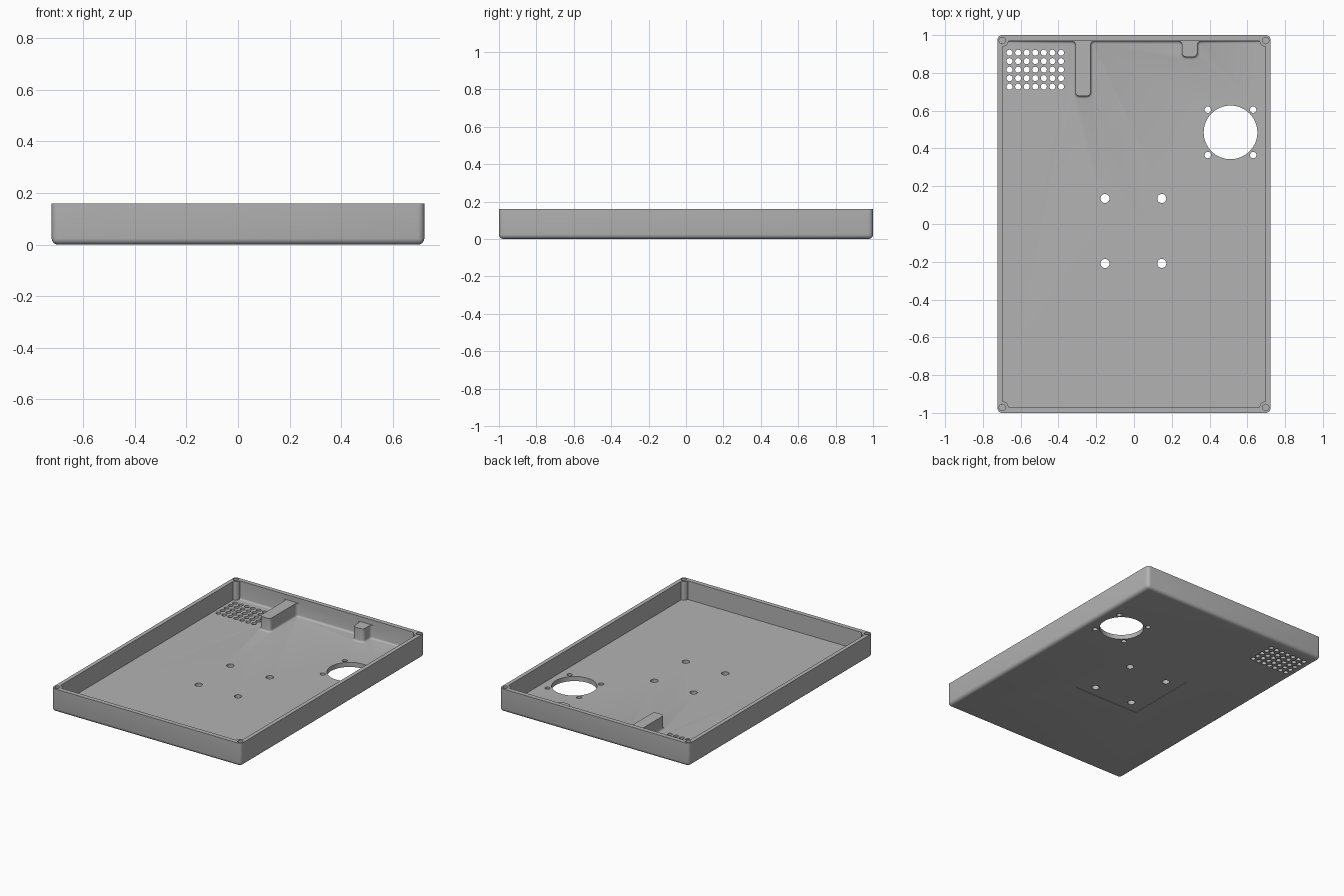
import bpy, bmesh
from math import sin, cos, pi
from mathutils import Vector

W, L, H = 1.445, 2.0, 0.16      # outer size
IX, IY = 0.695, 0.969           # inner wall faces
FLOOR, RIB_TOP = 0.032, 0.125
BOSS = 0.03

cube = bpy.data.objects.get("Cube")
if cube:
    bpy.data.objects.remove(cube, do_unlink=True)

grey = bpy.data.materials.new("plain grey")
grey.use_nodes = True
colour = (0.45, 0.45, 0.45, 1)
grey.diffuse_color = colour
grey.node_tree.nodes["Principled BSDF"].inputs["Base Color"].default_value = colour


def finish(bm, name):
    bmesh.ops.recalc_face_normals(bm, faces=bm.faces)
    mesh = bpy.data.meshes.new(name)
    bm.to_mesh(mesh)
    bm.free()
    mesh.materials.append(grey)
    obj = bpy.data.objects.new(name, mesh)
    bpy.context.collection.objects.link(obj)
    return obj


def add_prism(bm, outline, z0, z1):
    """Extrude a closed plan outline; returns the bottom face."""
    base = bm.faces.new([bm.verts.new((x, y, z0)) for x, y in outline])
    ext = bmesh.ops.extrude_face_region(bm, geom=[base], use_keep_orig=True)
    for v in ext["geom"]:
        if isinstance(v, bmesh.types.BMVert):
            v.co.z = z1
    return base


def arc(cx, cy, r, a0, a1, n=6):
    steps = [(a0 + (a1 - a0) * i / n) * pi / 180 for i in range(n + 1)]
    return [(cx + r * cos(a), cy + r * sin(a)) for a in steps]


def add_box(bm, x0, x1, y0, y1, z0, z1):
    add_prism(bm, [(x0, y0), (x1, y0), (x1, y1), (x0, y1)], z0, z1)


def add_hole(bm, x, y, r, z0=-0.1, z1=0.1, n=24):
    add_prism(bm, arc(x, y, r, 0, 360, n)[:-1], z0, z1)


def rib_outline(x0, x1, y_end, r=0.022):
    """Notch in the back wall, walked from +x to -x."""
    return (arc(x1 + r, IY - r, r, 90, 180) + arc(x1 - r, y_end + r, r, 0, -90)
            + arc(x0 + r, y_end + r, r, 270, 180) + arc(x0 - r, IY - r, r, 0, 90))


# Tray body with rounded corners and underside
bm = bmesh.new()
add_box(bm, -W / 2, W / 2, -L / 2, L / 2, 0, H)
rounded = [e for e in bm.edges if any(v.co.z < H / 2 for v in e.verts)]
bmesh.ops.bevel(bm, geom=rounded, offset=0.025, segments=6, affect='EDGES', profile=0.5)
tray = finish(bm, "tray")

# Cavity outline: corner screw bosses and two back ribs left standing
ribs = [(-0.31, -0.23, 0.677), (0.255, 0.335, 0.885)]
outline = arc(-IX, -IY, BOSS, 90, 0) + arc(IX, -IY, BOSS, 180, 90)
outline += arc(IX, IY, BOSS, 270, 180)
for rib in reversed(ribs):
    outline += rib_outline(*rib)
outline += arc(-IX, IY, BOSS, 0, -90)
bm = bmesh.new()
base = add_prism(bm, outline, FLOOR, 0.3)
fillet = [e for e in base.edges if all(v.co.y > 0.6 for v in e.verts)
          and all(abs(v.co.x) < IX - BOSS + 0.001 for v in e.verts)]
bmesh.ops.bevel(bm, geom=fillet, offset=0.014, segments=4, affect='EDGES', profile=0.5)
cavity = finish(bm, "cavity_cutter")

# Clearance above the ribs
bm = bmesh.new()
for x0, x1, y_end in ribs:
    add_box(bm, x0 - 0.04, x1 + 0.04, y_end - 0.03, IY, RIB_TOP, 0.3)
rib_cut = finish(bm, "rib_top_cutter")

# Holes: fan, fan screws, mounts, vent grid, corner screws
bm = bmesh.new()
FX, FY = 0.511, 0.485
add_hole(bm, FX, FY, 0.142, n=64)
for sx in (-1, 1):
    for sy in (-1, 1):
        add_hole(bm, FX + sx * 0.12, FY + sy * 0.12, 0.017)
        add_hole(bm, -0.003 + sx * 0.15, -0.037 + sy * 0.172, 0.024)
        add_hole(bm, sx * 0.697, sy * 0.971, 0.017, 0.05, 0.3)
for i in range(7):
    for j in range(5):
        add_hole(bm, -0.659 + i * 0.0454, 0.727 + j * 0.045, 0.016, n=16)
holes = finish(bm, "hole_cutter")

# Shallow square recess under the mounts
bm = bmesh.new()
add_box(bm, -0.255, 0.245, -0.285, 0.215, -0.1, 0.003)
recess = finish(bm, "recess_cutter")

bpy.ops.object.select_all(action='DESELECT')
bpy.context.view_layer.objects.active = tray
tray.select_set(True)
for cutter in (cavity, rib_cut, recess, holes):
    cutter.hide_render = True
    mod = tray.modifiers.new(cutter.name, 'BOOLEAN')
    mod.operation, mod.solver, mod.object = 'DIFFERENCE', 'EXACT', cutter
    bpy.ops.object.modifier_apply(modifier=mod.name)
    bpy.data.objects.remove(cutter, do_unlink=True)

bpy.ops.object.shade_smooth_by_angle(angle=pi / 6)
